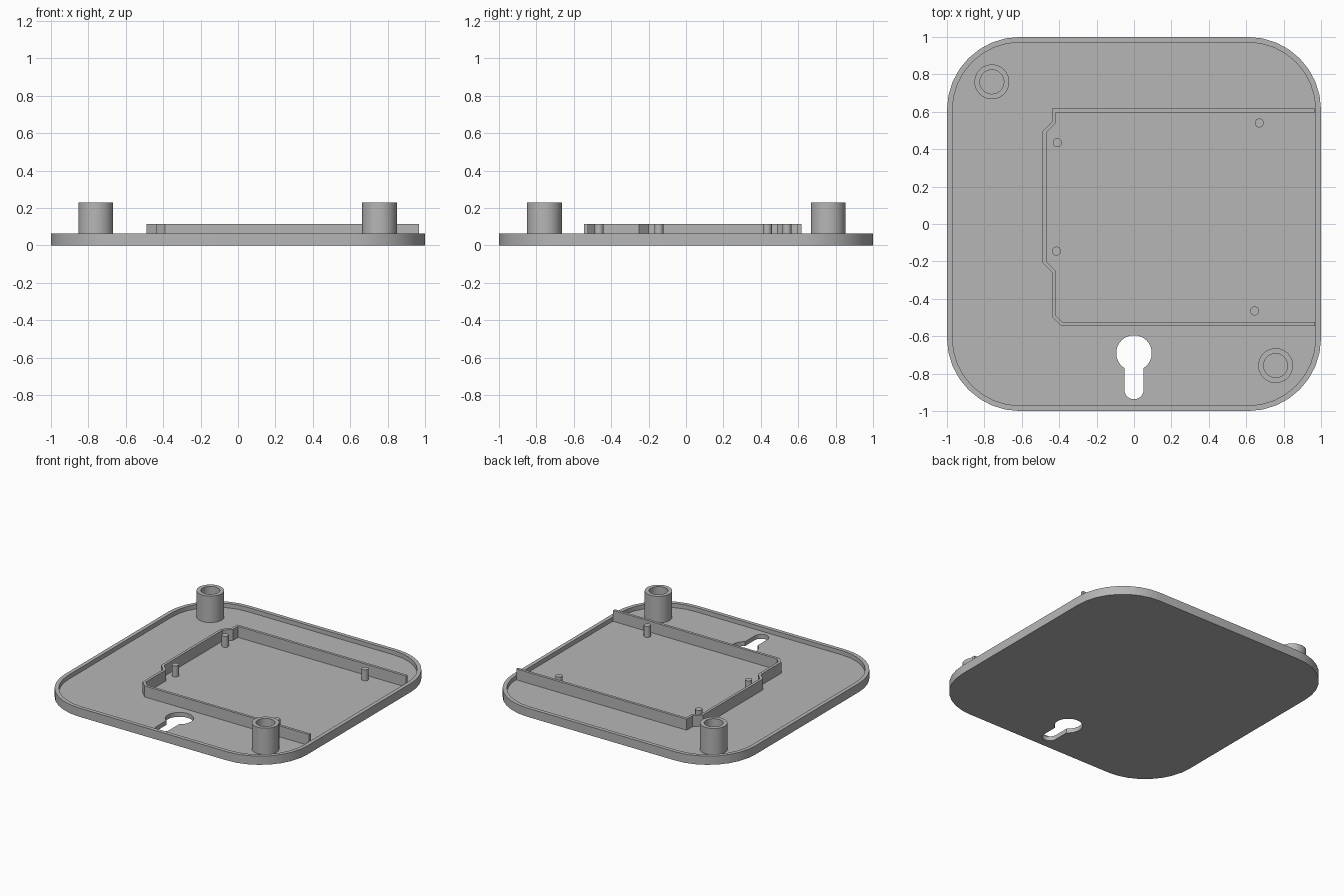
import bpy, bmesh
from math import sin, cos, pi, radians, asin

if "Cube" in bpy.data.objects:
    bpy.data.objects.remove(bpy.data.objects["Cube"])

FLOOR, RIM, WALL, POST = 0.033, 0.065, 0.115, 0.23

grey = bpy.data.materials.new("plain grey")
grey.use_nodes = True
grey.diffuse_color = (0.47, 0.47, 0.47, 1)
grey.node_tree.nodes["Principled BSDF"].inputs["Base Color"].default_value = (0.47, 0.47, 0.47, 1)


def arc(cx, cy, r, start, end, steps):
    return [(cx + r * cos(start + (end - start) * i / steps),
             cy + r * sin(start + (end - start) * i / steps)) for i in range(steps + 1)]


def circle(cx, cy, r, steps=48):
    return arc(cx, cy, r, 0, 2 * pi, steps)[:-1]


def rounded_square(half, r):
    c = half - r
    pts = []
    for k, (sx, sy) in enumerate([(1, 1), (-1, 1), (-1, -1), (1, -1)]):
        pts += arc(sx * c, sy * c, r, k * pi / 2, (k + 1) * pi / 2, 8)
    return pts


def new_object(name, bm):
    bmesh.ops.recalc_face_normals(bm, faces=bm.faces)
    mesh = bpy.data.meshes.new(name)
    bm.to_mesh(mesh)
    bm.free()
    mesh.materials.append(grey)
    obj = bpy.data.objects.new(name, mesh)
    bpy.context.collection.objects.link(obj)
    return obj


def prism(name, outline, z0, z1):
    bm = bmesh.new()
    face = bm.faces.new([bm.verts.new((x, y, z0)) for x, y in outline])
    top = bmesh.ops.extrude_face_region(bm, geom=[face])["geom"]
    verts = [v for v in top if isinstance(v, bmesh.types.BMVert)]
    bmesh.ops.translate(bm, verts=verts, vec=(0, 0, z1 - z0))
    return new_object(name, bm)


def activate(obj):
    bpy.ops.object.select_all(action='DESELECT')
    obj.select_set(True)
    bpy.context.view_layer.objects.active = obj


def cut(obj, outline, z0, z1):
    cutter = prism("cutter", outline, z0, z1)
    cutter.hide_render = True
    mod = obj.modifiers.new("cut", 'BOOLEAN')
    mod.operation, mod.solver, mod.object = 'DIFFERENCE', 'EXACT', cutter
    activate(obj)
    bpy.ops.object.modifier_apply(modifier=mod.name)
    bpy.data.objects.remove(cutter)


def smooth(obj):
    activate(obj)
    bpy.ops.object.shade_smooth_by_angle(angle=radians(30))


# Tray with a raised rim and a hanging keyhole
tray = prism("tray", rounded_square(1.0, 0.39), 0, RIM)
cut(tray, rounded_square(0.971, 0.361), FLOOR, 0.2)
head_r, slot_r = 0.095, 0.052
a = asin(slot_r / head_r)
keyhole = arc(0, -0.69, head_r, -pi / 2 + a, 1.5 * pi - a, 40)
keyhole += arc(0, -0.885, slot_r, pi, 2 * pi, 16)
cut(tray, keyhole, -0.1, 0.2)
smooth(tray)

# Hollow screw posts in opposite corners
for name, x, y in [("back_right_post", -0.76, 0.76), ("front_left_post", 0.757, -0.757)]:
    post = prism(name, circle(x, y, 0.093), FLOOR - 0.01, POST)
    cut(post, circle(x, y, 0.064), FLOOR, 0.4)
    smooth(post)

# Locating pins
for i, (x, y) in enumerate([(0.67, 0.54), (-0.41, 0.435), (-0.415, -0.145), (0.645, -0.465)]):
    smooth(prism(f"locating_pin_{i + 1}", circle(x, y, 0.024, 24), FLOOR - 0.01, WALL))

# Stepped fence, open at the left side
path = [(0.968, 0.617), (-0.438, 0.617), (-0.438, 0.548), (-0.489, 0.497), (-0.489, -0.208),
        (-0.438, -0.259), (-0.438, -0.497), (-0.39, -0.545), (0.968, -0.545)]
bm = bmesh.new()
low = [bm.verts.new((x, y, FLOOR - 0.01)) for x, y in path]
high = [bm.verts.new((x, y, WALL)) for x, y in path]
for i in range(len(path) - 1):
    bm.faces.new((low[i], low[i + 1], high[i + 1], high[i]))
fence = new_object("fence", bm)
# Outward normals make the thickness grow inward
if fence.data.polygons[0].normal.y < 0:
    fence.data.flip_normals()
solid = fence.modifiers.new("thickness", 'SOLIDIFY')
solid.thickness, solid.offset, solid.use_even_offset = 0.02, -1, True
activate(fence)
bpy.ops.object.modifier_apply(modifier=solid.name)
